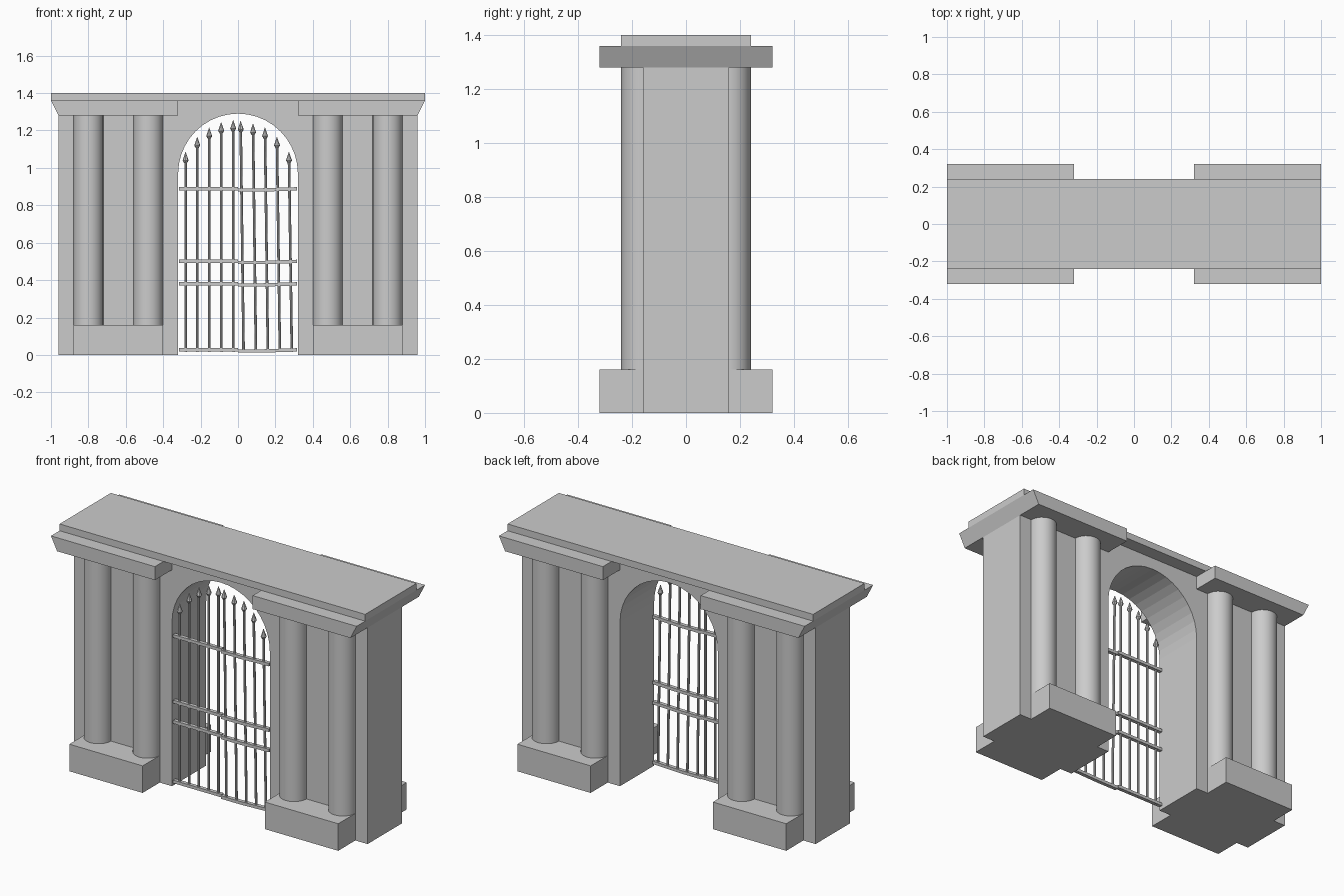
import bpy, bmesh, math
from mathutils import Vector

if "Cube" in bpy.data.objects:
    bpy.data.objects.remove(bpy.data.objects["Cube"])

stone = bpy.data.materials.new("stone_grey")
stone.diffuse_color = (0.6, 0.6, 0.6, 1)
stone.use_nodes = True
stone.node_tree.nodes["Principled BSDF"].inputs["Base Color"].default_value = stone.diffuse_color


def finish(bm, name, smooth=False):
    bmesh.ops.recalc_face_normals(bm, faces=bm.faces)
    me = bpy.data.meshes.new(name)
    bm.to_mesh(me)
    bm.free()
    me.materials.append(stone)
    ob = bpy.data.objects.new(name, me)
    bpy.context.collection.objects.link(ob)
    if smooth:
        bpy.ops.object.select_all(action='DESELECT')
        ob.select_set(True)
        bpy.context.view_layer.objects.active = ob
        bpy.ops.object.shade_smooth_by_angle(angle=math.radians(35))
    return ob


def prism(name, pts, y0, y1):
    """Extrude an x-z outline from y0 to y1."""
    bm = bmesh.new()
    f = bm.faces.new([bm.verts.new((x, y0, z)) for x, z in pts])
    r = bmesh.ops.extrude_face_region(bm, geom=[f])
    moved = [v for v in r["geom"] if isinstance(v, bmesh.types.BMVert)]
    bmesh.ops.translate(bm, verts=moved, vec=(0, y1 - y0, 0))
    return finish(bm, name)


def box(name, x0, x1, y0, y1, z0, z1):
    return prism(name, [(x0, z0), (x1, z0), (x1, z1), (x0, z1)], y0, y1)


def lathe_rings(bm, rings, sides):
    """Join circles given as (centre, radius) into a closed solid."""
    loops = []
    for c, r in rings:
        loops.append([bm.verts.new(c + Vector((r * math.cos(2 * math.pi * i / sides),
                                               r * math.sin(2 * math.pi * i / sides), 0)))
                      for i in range(sides)])
    for a, b in zip(loops, loops[1:]):
        for i in range(sides):
            j = (i + 1) % sides
            bm.faces.new((a[i], a[j], b[j], b[i]))
    bm.faces.new(loops[0])
    bm.faces.new(loops[-1])


# wall with round-headed opening
R, SPRING, N = 0.32, 0.97, 20
arch = [(-R * math.cos(math.pi * i / N), SPRING + R * math.sin(math.pi * i / N))
        for i in range(N + 1)]
prism("arch_wall", [(-0.96, 0), (-R, 0)] + arch +
      [(R, 0), (0.96, 0), (0.96, 1.36), (-0.96, 1.36)], -0.16, 0.16)

# top slab
box("top_slab", -1, 1, -0.24, 0.24, 1.36, 1.4)

for s, side in ((-1, "left"), (1, "right")):
    # cornice with slanted outer end, and plinth
    prism(f"{side}_cornice", [(s * 0.32, 1.28), (s * 0.96, 1.28),
                              (s * 1.0, 1.36), (s * 0.32, 1.36)], -0.32, 0.32)
    box(f"{side}_plinth", min(s * 0.4, s * 0.88), max(s * 0.4, s * 0.88), -0.32, 0.32, 0, 0.16)
    # half-embedded columns, front and back
    for x in (0.48, 0.80):
        for y in (-0.16, 0.16):
            bm = bmesh.new()
            lathe_rings(bm, [(Vector((s * x, y, 0.16)), 0.08),
                             (Vector((s * x, y, 1.28)), 0.08)], 24)
            finish(bm, f"{side}_column", True)

# gate leaves: spear bars and rails, the right leaf sagging slightly
TIPS = {-1: [(-0.28, 1.085), (-0.218, 1.165), (-0.154, 1.215), (-0.09, 1.243), (-0.026, 1.255)],
        1: [(0.014, 1.25), (0.08, 1.235), (0.144, 1.215), (0.208, 1.165), (0.272, 1.085)]}
for s, side in ((-1, "left"), (1, "right")):
    y = -0.145 if s < 0 else -0.15
    sag = 0.016 if s > 0 else 0.0
    for x, top in TIPS[s]:
        bm = bmesh.new()

        def at(z):
            return Vector((x + sag * (1 - z / top), y, z))
        lathe_rings(bm, [(at(0.015), 0.007), (at(top - 0.06), 0.007), (at(top - 0.045), 0.016),
                         (at(top), 0.001)], 8)
        finish(bm, f"{side}_gate_bar")
    for z in (0.027, 0.38, 0.50, 0.888):
        h = 0.009
        if s < 0:
            box("left_gate_rail", -0.315, 0.0, y - 0.011, y + 0.011, z - h, z + h)
        else:
            d = 0.006
            prism("right_gate_rail", [(0.0, z - h - d), (0.13, z - h - d), (0.315, z - h),
                                      (0.315, z + h), (0.13, z + h - d), (0.0, z + h - d)],
                  y - 0.011, y + 0.011)
